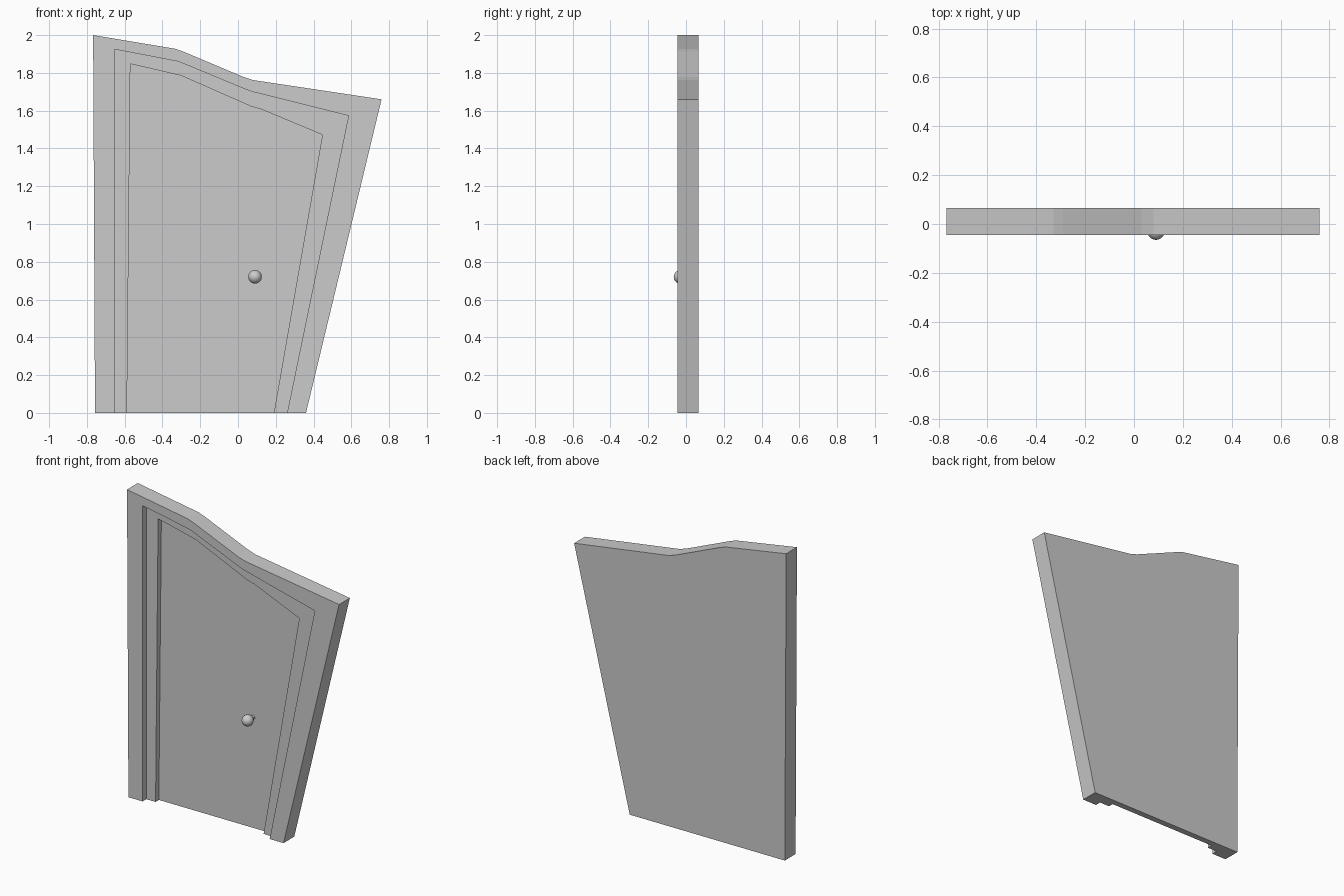
import bpy, bmesh

if "Cube" in bpy.data.objects:
    bpy.data.objects.remove(bpy.data.objects["Cube"])

# Crooked outlines (x, z), each from bottom left, over the wavy top, to bottom right
OUTER = [(-0.757, 0), (-0.767, 2.0), (-0.33, 1.927), (-0.29, 1.913),
         (0.03, 1.778), (0.08, 1.762), (0.76, 1.66), (0.36, 0)]
MIDDLE = [(-0.655, 0), (-0.655, 1.925), (-0.32, 1.861), (-0.29, 1.85),
          (0.04, 1.713), (0.08, 1.699), (0.585, 1.573), (0.26, 0)]
INNER = [(-0.588, 0), (-0.57, 1.848), (-0.30, 1.785), (-0.27, 1.772),
         (0.07, 1.622), (0.124, 1.607), (0.447, 1.472), (0.19, 0)]

BACK, FRONT, STEP, LEAF = 0.065, -0.046, -0.008, 0.026


def add_mesh(name, bm):
    bmesh.ops.recalc_face_normals(bm, faces=bm.faces)
    mesh = bpy.data.meshes.new(name)
    bm.to_mesh(mesh)
    bm.free()
    obj = bpy.data.objects.new(name, mesh)
    bpy.context.collection.objects.link(obj)
    return obj


# Door body: outlines stepped inward from the frame, to the jamb, to the leaf
bm = bmesh.new()
levels = [(OUTER, BACK), (OUTER, FRONT), (MIDDLE, FRONT),
          (MIDDLE, STEP), (INNER, STEP), (INNER, LEAF)]
loops = [[bm.verts.new((x, y, z)) for x, z in outline] for outline, y in levels]
for a, b in zip(loops, loops[1:]):
    for i in range(len(a) - 1):
        bm.faces.new((a[i], a[i + 1], b[i + 1], b[i]))
bm.faces.new(loops[0])                                   # back
bm.faces.new(loops[-1])                                  # recessed leaf
bm.faces.new([l[0] for l in loops] + [l[-1] for l in reversed(loops)])  # underside
add_mesh("door_and_frame", bm)

# Round knob
bpy.ops.mesh.primitive_uv_sphere_add(segments=16, ring_count=10, radius=0.036,
                                     location=(0.09, -0.029, 0.72),
                                     rotation=(1.5708, 0, 0))
bpy.context.object.name = "knob"
bpy.ops.object.shade_smooth()

# Short stem joining the knob to the leaf
bpy.ops.mesh.primitive_cylinder_add(vertices=12, radius=0.014, depth=0.032,
                                    location=(0.09, 0.011, 0.72),
                                    rotation=(1.5708, 0, 0))
bpy.context.object.name = "knob_stem"
bpy.ops.object.shade_smooth_by_angle()
